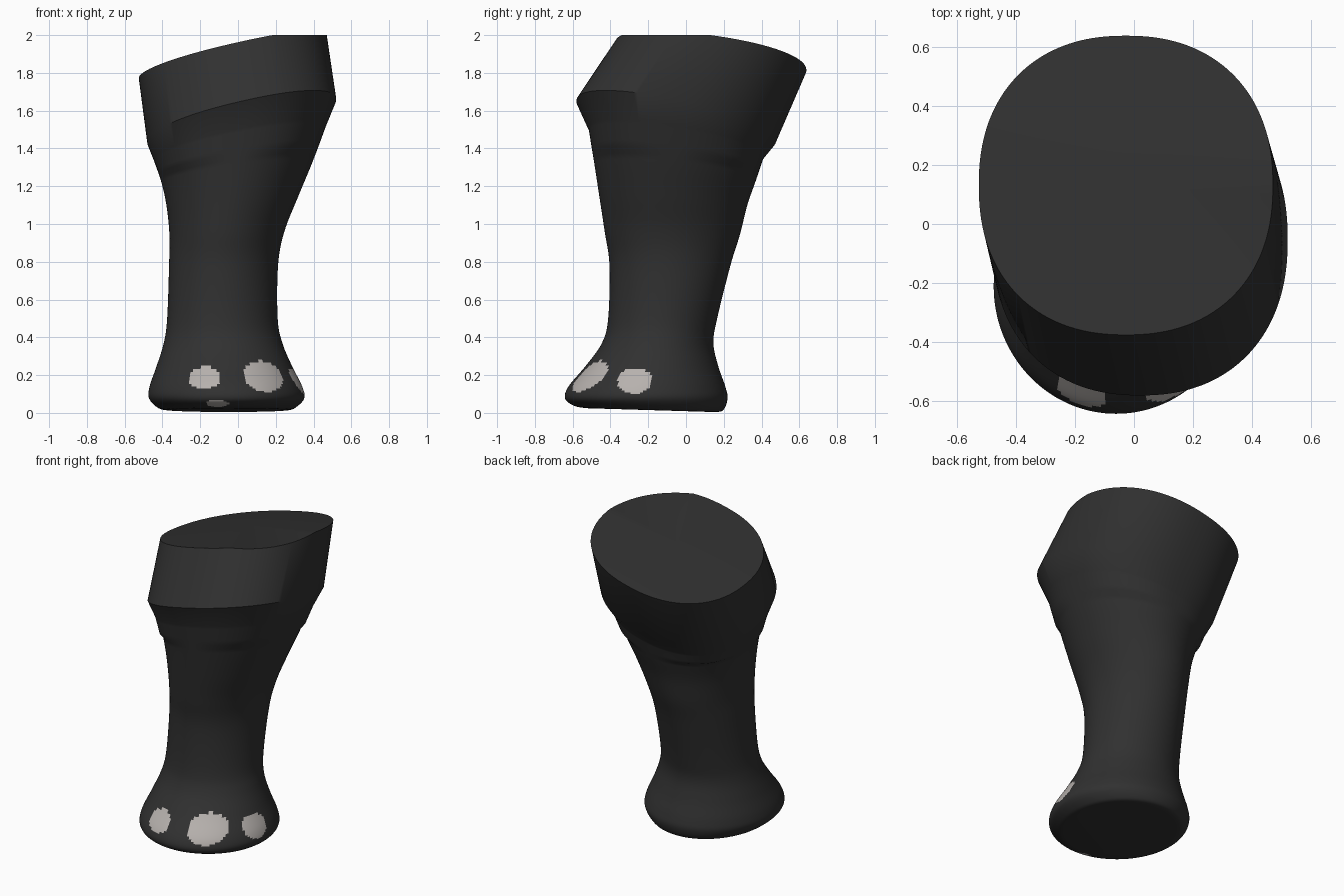
import bpy, bmesh, math

if "Cube" in bpy.data.objects:
    bpy.data.objects.remove(bpy.data.objects["Cube"])

SEG = 160

def material(name, rgb):
    m = bpy.data.materials.new(name)
    m.diffuse_color = (*rgb, 1)
    m.use_nodes = True
    m.node_tree.nodes["Principled BSDF"].inputs["Base Color"].default_value = m.diffuse_color
    return m

hide_mat = material("dark grey hide", (0.03, 0.03, 0.03))
nail_mat = material("pale nail", (0.47, 0.44, 0.42))

# Cross-sections: centre height, tilt in x, tilt in y, left, right, front, back
shaft = [
    (0.015, 0, -.03, -.36, .26, -.52, .14),
    (0.025, 0, -.03, -.42, .30, -.59, .195),
    (0.075, 0, 0, -.47, .35, -.64, .22),
    (0.14, 0, 0, -.468, .34, -.622, .208),
    (0.25, 0, 0, -.43, .285, -.53, .17),
    (0.37, 0, 0, -.393, .235, -.445, .145),
    (0.50, 0, 0, -.375, .21, -.412, .165),
    (0.78, 0, 0, -.365, .212, -.405, .235),
    (0.95, .03, -.02, -.363, .245, -.43, .285),
    (1.12, .08, -.05, -.378, .32, -.458, .325),
    (1.27, .14, -.1, -.405, .395, -.485, .37),
    (1.42, .2, -.16, -.445, .465, -.515, .41),
]
band = [(1.53, .23, -.2, -.48, .52, -.58, .475),
        (1.91, .23, -.14, -.525, .47, -.375, .637)]

def spline(a, b, c, d, t):
    return tuple(.5 * (2*q + (r-p)*t + (2*p-5*q+4*r-s)*t*t + (3*q-p-3*r+s)*t**3)
                 for p, q, r, s in zip(a, b, c, d))

def smooth_sections(secs, n):
    out, last = [], len(secs) - 1
    for i in range(last):
        for k in range(n):
            out.append(spline(secs[max(i-1, 0)], secs[i], secs[i+1],
                              secs[min(i+2, last)], k / n))
    return out + [secs[-1]]

def ring(bm, sec):
    z0, sx, sy, l, r, f, b = sec
    e = 2 / 2.0 if z0 < 1.3 else 2 / 2.25
    verts = []
    for i in range(SEG):
        a = 2 * math.pi * i / SEG
        c, s = math.cos(a), math.sin(a)
        x = (l + r) / 2 + (r - l) / 2 * math.copysign(abs(c) ** e, c)
        y = (f + b) / 2 + (b - f) / 2 * math.copysign(abs(s) ** e, s)
        z = z0 + sx * x + sy * (y + (.2 if z0 < .1 else 0))
        verts.append(bm.verts.new((x, y, max(0, min(2, z)))))
    return verts

# Leg: lofted shaft, flared tilted upper band and slightly domed top
bm = bmesh.new()
rings = [ring(bm, s) for s in smooth_sections(shaft, 7) + band]
for a, b in zip(rings, rings[1:]):
    for i in range(SEG):
        j = (i + 1) % SEG
        bm.faces.new((a[i], a[j], b[j], b[i]))
bm.faces.new(rings[0][::-1])
tip = bm.verts.new((-.03, .13, 1.915))
for i in range(SEG):
    bm.faces.new((rings[-1][i], rings[-1][(i + 1) % SEG], tip))

# Toenails: patches of the foot surface inside ellipsoids
nails = [(-.175, -.56, .185, .085, .15, .062),
         (.14, -.52, .195, .115, .16, .09),
         (.31, -.27, .17, .12, .092, .072),
         (-.11, -.60, .05, .06, .1, .02)]
for f in bm.faces:
    p = f.calc_center_median()
    if any(((p.x-x)/a)**2 + ((p.y-y)/b)**2 + ((p.z-z)/c)**2 < 1
           for x, y, z, a, b, c in nails):
        f.material_index = 1

bmesh.ops.recalc_face_normals(bm, faces=bm.faces)
me = bpy.data.meshes.new("leg")
bm.to_mesh(me)
bm.free()
leg = bpy.data.objects.new("leg", me)
bpy.context.collection.objects.link(leg)
me.materials.append(hide_mat)
me.materials.append(nail_mat)
bpy.context.view_layer.objects.active = leg
leg.select_set(True)
bpy.ops.object.shade_smooth_by_angle(angle=math.radians(40))
